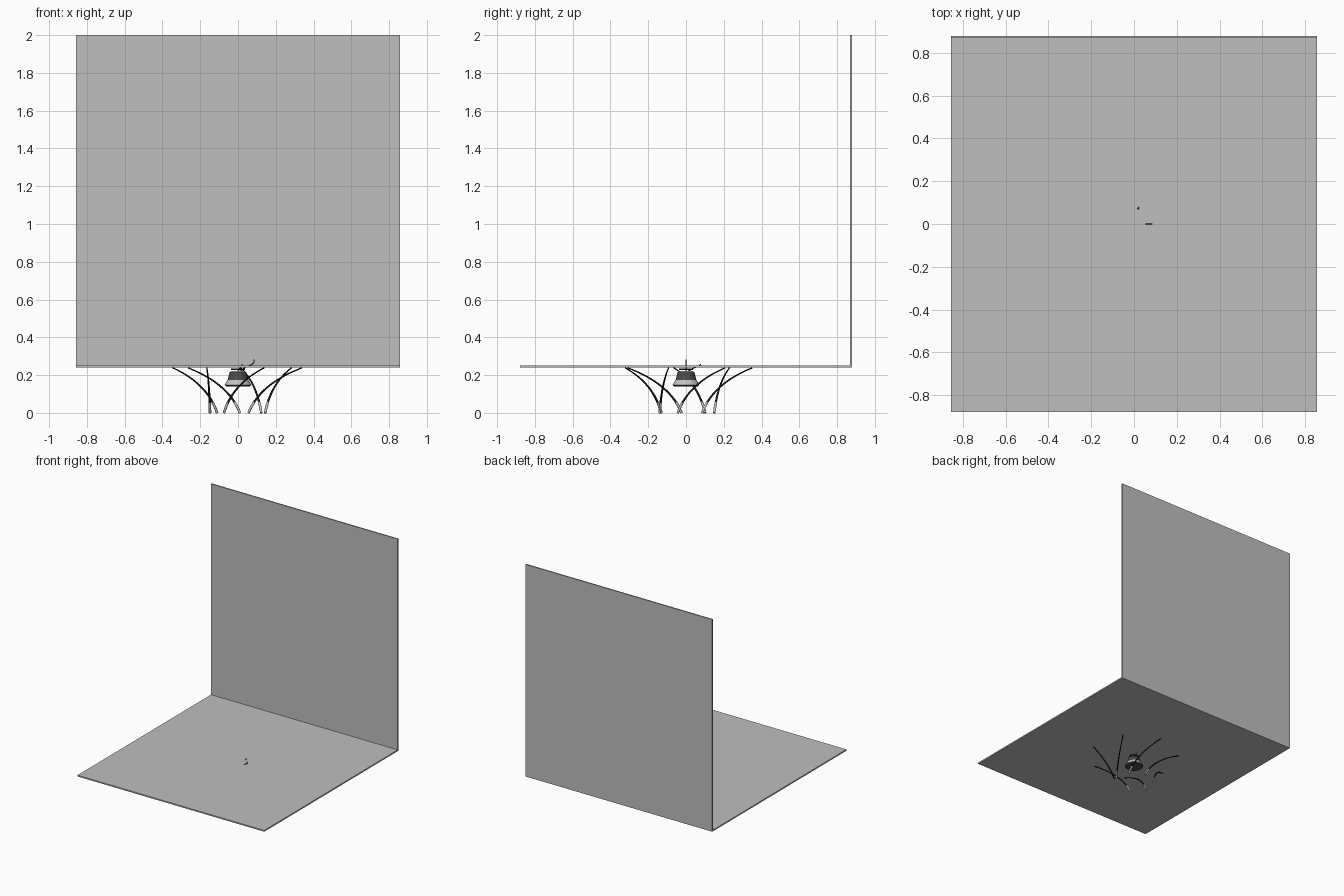
import bpy, math
from mathutils import Vector

cube = bpy.data.objects.get("Cube")
if cube:
    bpy.data.objects.remove(cube, do_unlink=True)


def material(name, value):
    m = bpy.data.materials.new(name)
    m.use_nodes = True
    color = (value, value, value, 1)
    m.diffuse_color = color
    m.node_tree.nodes["Principled BSDF"].inputs["Base Color"].default_value = color
    return m


PANEL = material("panel grey", 0.52)
SILVER = material("pale silver", 0.55)
DARK = material("dark grey", 0.07)
BLACK = material("black wire", 0.012)


def box(name, low, high, mat):
    low, high = Vector(low), Vector(high)
    bpy.ops.mesh.primitive_cube_add(size=1, location=(low + high) / 2)
    ob = bpy.context.object
    ob.name = name
    ob.scale = high - low
    ob.data.materials.append(mat)


def tube(name, points, radii, mat):
    curve = bpy.data.curves.new(name, "CURVE")
    curve.dimensions = "3D"
    curve.bevel_depth = 1
    curve.bevel_resolution = 2
    curve.use_fill_caps = True
    spline = curve.splines.new("POLY")
    spline.points.add(len(points) - 1)
    for p, co, r in zip(spline.points, points, radii):
        p.co = (*co, 1)
        p.radius = r
    ob = bpy.data.objects.new(name, curve)
    bpy.context.collection.objects.link(ob)
    curve.materials.append(mat)
    spline.use_smooth = True


def frustum(name, r_low, r_high, z_low, z_high, mat):
    bpy.ops.mesh.primitive_cone_add(vertices=24, radius1=r_low, radius2=r_high,
                                    depth=z_high - z_low, location=(0, 0, (z_low + z_high) / 2))
    ob = bpy.context.object
    ob.name = name
    ob.data.materials.append(mat)
    bpy.ops.object.shade_smooth_by_angle()


def polar(r, degrees, z):
    a = math.radians(degrees)
    return Vector((r * math.cos(a), r * math.sin(a), z))


# Floor and back wall
box("floor_panel", (-0.857, -0.88, 0.24), (0.857, 0.88, 0.251), PANEL)
box("back_wall", (-0.857, 0.869, 0.24), (0.857, 0.88, 2), PANEL)

# Seven swept legs: pale foot, thin dark wire above
for i in range(7):
    angle = 86 + i * 360 / 7
    foot, top = polar(0.15, angle, 0), polar(0.35, angle + 53, 0.238)
    knee = foot.lerp(top, 0.22)
    knee.z = 0.155
    path = []
    for k in range(17):
        t = k / 16
        path.append(foot * (1 - t) ** 2 + knee * 2 * t * (1 - t) + top * t * t)
    tube(f"leg_foot_{i + 1}", path[:4], [0.007] * 4, SILVER)
    tube(f"leg_wire_{i + 1}", path[3:], [0.006 - 0.0002 * k for k in range(14)], BLACK)

# Central hanging pod
frustum("pod_rim", 0.062, 0.071, 0.14, 0.148, DARK)
frustum("pod_skirt", 0.071, 0.055, 0.148, 0.175, SILVER)
frustum("pod_body", 0.055, 0.045, 0.175, 0.215, DARK)
frustum("pod_cap", 0.045, 0.03, 0.215, 0.222, SILVER)
bpy.ops.mesh.primitive_torus_add(major_radius=0.033, minor_radius=0.004, major_segments=24,
                                 minor_segments=8, location=(0, 0, 0.231))
bpy.context.object.name = "pod_ring"
bpy.context.object.data.materials.append(BLACK)
bpy.ops.object.shade_smooth_by_angle()

# Hooked wires rising from the pod through the floor
hooks = {
    "long_hook": [(0.01, 0, 0.22), (0.04, 0, 0.243), (0.07, 0, 0.255), (0.083, 0, 0.263), (0.085, 0, 0.282)],
    "short_hook": [(0, 0.01, 0.22), (0.01, 0.04, 0.238), (0.018, 0.065, 0.246), (0.022, 0.078, 0.257)],
}
for name, points in hooks.items():
    tube(name, points, [0.003] * len(points), DARK)
